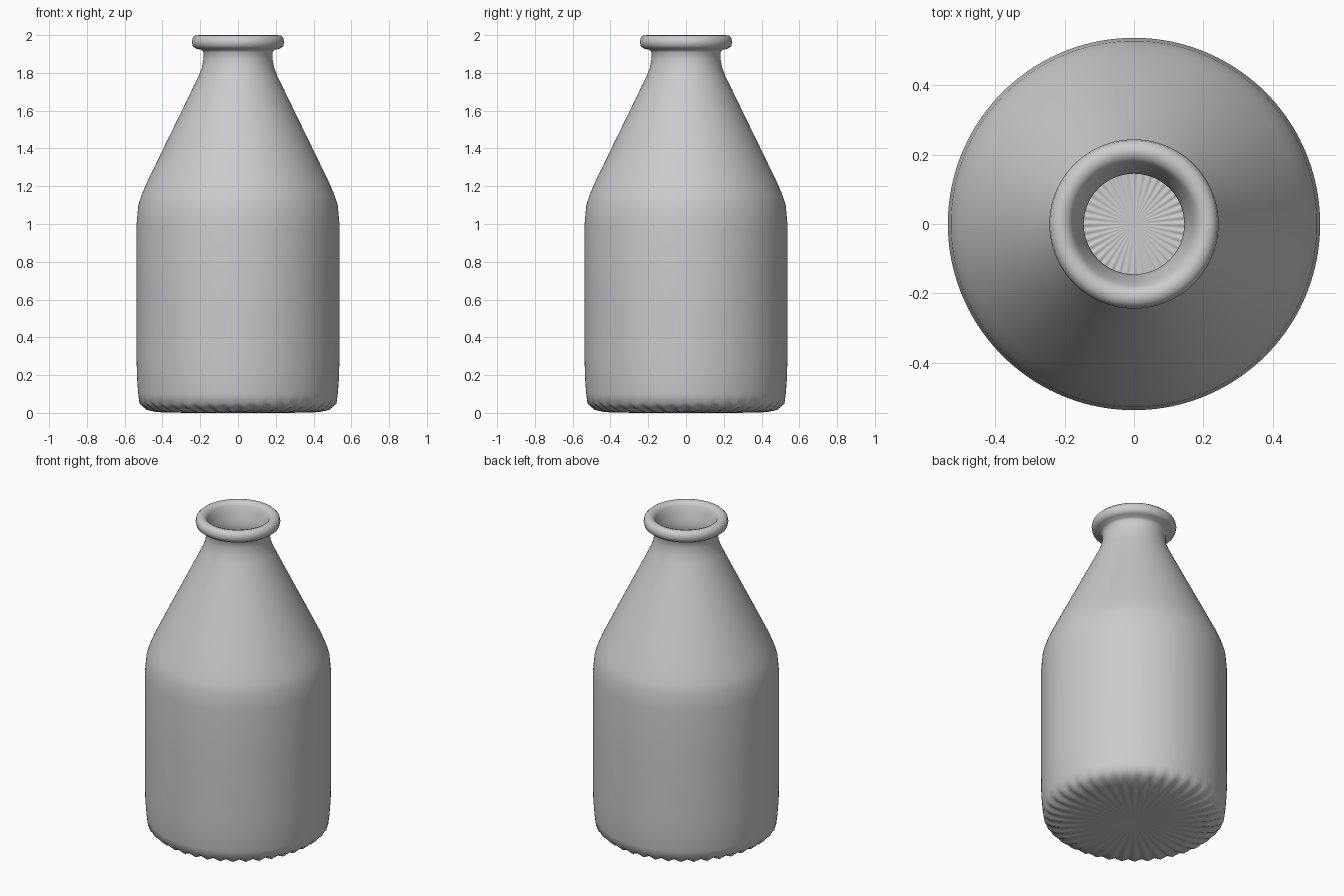
import bpy, bmesh, math

SEGMENTS = 160
FLUTES = 40

# Closed wall profile: radius, height, flute depth (outside base up, over lip, down inside)
profile = [
    (0.05, 0.004, 0.0), (0.20, 0.005, 0.001), (0.34, 0.008, 0.003), (0.43, 0.014, 0.006),
    (0.485, 0.028, 0.008), (0.522, 0.052, 0.004), (0.528, 0.10, 0.0), (0.535, 0.19, 0.0),
    (0.537, 0.30, 0.0), (0.537, 0.65, 0.0), (0.537, 1.0, 0.0), (0.528, 1.10, 0.0),
    (0.512, 1.15, 0.0), (0.487, 1.21, 0.0), (0.39, 1.41, 0.0), (0.29, 1.615, 0.0),
    (0.21, 1.78, 0.0), (0.192, 1.825, 0.0), (0.183, 1.87, 0.0), (0.183, 1.91, 0.0),
    # lip
    (0.192, 1.922, 0.0), (0.222, 1.928, 0.0), (0.239, 1.941, 0.0), (0.244, 1.963, 0.0),
    (0.240, 1.983, 0.0), (0.226, 1.997, 0.0), (0.208, 2.0, 0.0), (0.190, 1.994, 0.0),
    (0.178, 1.978, 0.0), (0.168, 1.945, 0.0), (0.152, 1.90, 0.0),
    # inner wall and fluted floor
    (0.145, 1.86, 0.0), (0.152, 1.82, 0.0), (0.172, 1.77, 0.0), (0.447, 1.20, 0.0),
    (0.487, 1.09, 0.0), (0.497, 1.0, 0.0), (0.497, 0.20, 0.0), (0.485, 0.09, 0.002),
    (0.43, 0.055, 0.006), (0.30, 0.046, 0.005), (0.15, 0.044, 0.004), (0.04, 0.044, 0.0),
]

bm = bmesh.new()
rings = []
for radius, height, depth in profile:
    ring = []
    for i in range(SEGMENTS):
        a = 2 * math.pi * i / SEGMENTS
        z = height + depth * math.cos(FLUTES * a)
        ring.append(bm.verts.new((radius * math.cos(a), radius * math.sin(a), z)))
    rings.append(ring)

# Skin the rings
for low, high in zip(rings, rings[1:]):
    for i in range(SEGMENTS):
        j = (i + 1) % SEGMENTS
        bm.faces.new((low[i], low[j], high[j], high[i]))

# Close the outer base and the inner floor
for ring, z in ((rings[0], 0.004), (rings[-1], 0.044)):
    centre = bm.verts.new((0, 0, z))
    for i in range(SEGMENTS):
        bm.faces.new((ring[i], ring[(i + 1) % SEGMENTS], centre))

# Stand the base exactly on the ground
lowest = min(v.co.z for v in bm.verts)
for ring in rings[:5]:
    for v in ring:
        v.co.z -= lowest
bmesh.ops.recalc_face_normals(bm, faces=bm.faces)
for f in bm.faces:
    f.smooth = True

mesh = bpy.data.meshes.new("bottle")
bm.to_mesh(mesh)
bm.free()
bottle = bpy.data.objects.new("bottle", mesh)
bpy.context.collection.objects.link(bottle)
